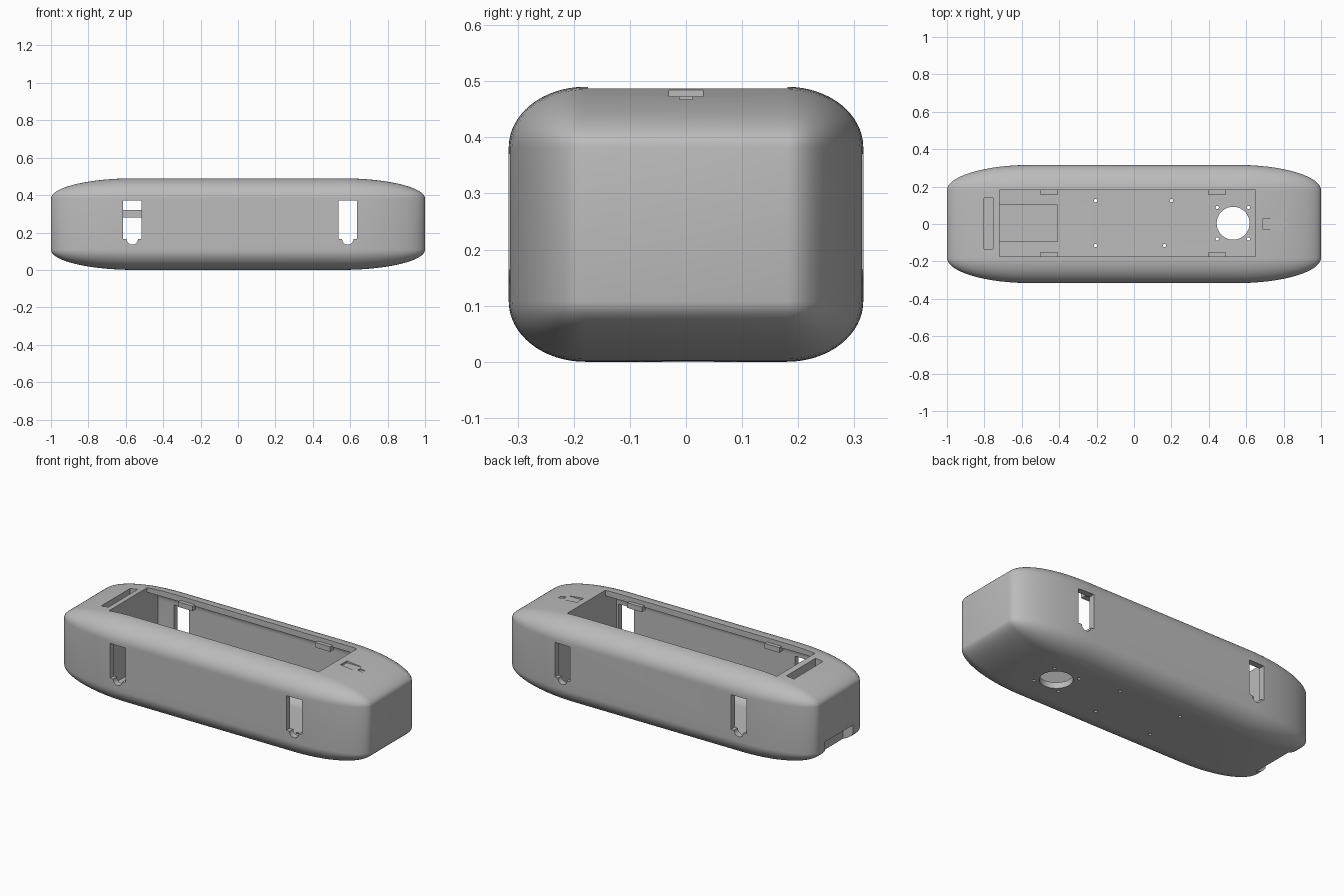
import bpy, bmesh, math
from mathutils import Matrix, Vector

default = bpy.data.objects.get("Cube")
if default:
    bpy.data.objects.remove(default, do_unlink=True)

grey = bpy.data.materials.new("plain grey")
grey.use_nodes = True
grey.diffuse_color = (0.5, 0.5, 0.5, 1)
grey.node_tree.nodes["Principled BSDF"].inputs["Base Color"].default_value = (0.5, 0.5, 0.5, 1)


def finish(name, bm):
    bmesh.ops.recalc_face_normals(bm, faces=bm.faces)
    mesh = bpy.data.meshes.new(name)
    bm.to_mesh(mesh)
    bm.free()
    mesh.materials.append(grey)
    obj = bpy.data.objects.new(name, mesh)
    bpy.context.collection.objects.link(obj)
    return obj


def box(name, x, y, z):
    """Box from three (low, high) ranges."""
    bm = bmesh.new()
    bmesh.ops.create_cube(bm, size=1)
    for v in bm.verts:
        v.co = Vector([(r[0] + r[1]) / 2 + c * (r[1] - r[0]) for c, r in zip(v.co, (x, y, z))])
    return finish(name, bm)


def rounded_box(name, half, radii, centre, only_long=False):
    """Box with elliptical rounding: bevelled in unit-radius space, then scaled."""
    bm = bmesh.new()
    bmesh.ops.create_cube(bm, size=2)
    for v in bm.verts:
        v.co = Vector([c * h / r for c, h, r in zip(v.co, half, radii)])
    edges = [e for e in bm.edges if not only_long
             or abs(e.verts[0].co.x - e.verts[1].co.x) > 0.01]
    bmesh.ops.bevel(bm, geom=edges, offset=1, segments=16, profile=0.5, affect='EDGES')
    for v in bm.verts:
        v.co = Vector([c * r for c, r in zip(v.co, radii)]) + Vector(centre)
    return finish(name, bm)


def cylinder(name, centre, radius, depth, axis='Z', sides=32):
    bm = bmesh.new()
    turn = Matrix.Rotation(math.pi / 2, 4, 'X') if axis == 'Y' else Matrix()
    bmesh.ops.create_cone(bm, cap_ends=True, segments=sides, radius1=radius, radius2=radius,
                          depth=depth, matrix=Matrix.Translation(centre) @ turn)
    return finish(name, bm)


def cut(target, cutter):
    cutter.hide_render = True
    mod = target.modifiers.new("cut", 'BOOLEAN')
    mod.operation = 'DIFFERENCE'
    mod.solver = 'EXACT'
    mod.object = cutter
    bpy.context.view_layer.objects.active = target
    bpy.ops.object.modifier_apply(modifier=mod.name)
    bpy.data.objects.remove(cutter, do_unlink=True)


# Main casing with stretched round corners
body = rounded_box("casing", (1, 0.316, 0.245), (0.45, 0.136, 0.108), (0, 0, 0.245))

# Hollow interior and lid opening
cut(body, rounded_box("cavity", (0.685, 0.28, 0.21), (1, 0.1, 0.075), (-0.035, 0, 0.245), True))
cut(body, box("lid_opening", (-0.72, 0.65), (-0.175, 0.181), (0.3, 0.6)))

# Strap slots through both long sides
for x in (-0.565, 0.587):
    cut(body, box("strap_slot", (x - 0.05, x + 0.05), (-0.5, 0.5), (0.165, 0.37)))
    cut(body, cylinder("strap_notch", (x, 0, 0.165), 0.03, 1, 'Y'))

# Round floor port and its screw holes
cut(body, cylinder("floor_port", (0.53, 0.004, 0), 0.088, 0.2, sides=48))
screws = [(x, y) for x in (0.445, 0.612) for y in (-0.08, 0.088)]
screws += [(-0.205, 0.125), (0.2, 0.125), (-0.205, -0.115), (0.163, -0.115)]
for x, y in screws:
    cut(body, cylinder("screw_hole", (x, y, 0), 0.009, 0.2, sides=16))

# Long pocket on top, and the cable notch low on the end
cut(body, box("top_pocket", (-0.802, -0.754), (-0.133, 0.14), (0.4, 0.6)))
cut(body, box("cable_notch", (-1.1, -0.935), (-0.13, 0.13), (-0.1, 0.15)))

# Latch pocket with a narrow tip
cut(body, box("latch_pocket", (0.69, 0.8), (-0.03, 0.03), (0.473, 0.6)))
cut(body, box("latch_tip", (0.79, 0.825), (-0.012, 0.012), (0.465, 0.6)))

bpy.ops.object.select_all(action='DESELECT')
body.select_set(True)
bpy.context.view_layer.objects.active = body
bpy.ops.object.shade_smooth_by_angle(angle=math.radians(32))

# Inner shelf
box("inner_shelf", (-0.725, -0.41), (-0.095, 0.105), (0.28, 0.32))

# Lid tabs along both edges of the opening
for x in (-0.455, 0.443):
    for side, edge in ((-1, -0.175), (1, 0.181)):
        ends = sorted((edge - side * 0.022, edge + side * 0.01))
        box("lid_tab", (x - 0.048, x + 0.048), ends, (0.435, 0.465))
